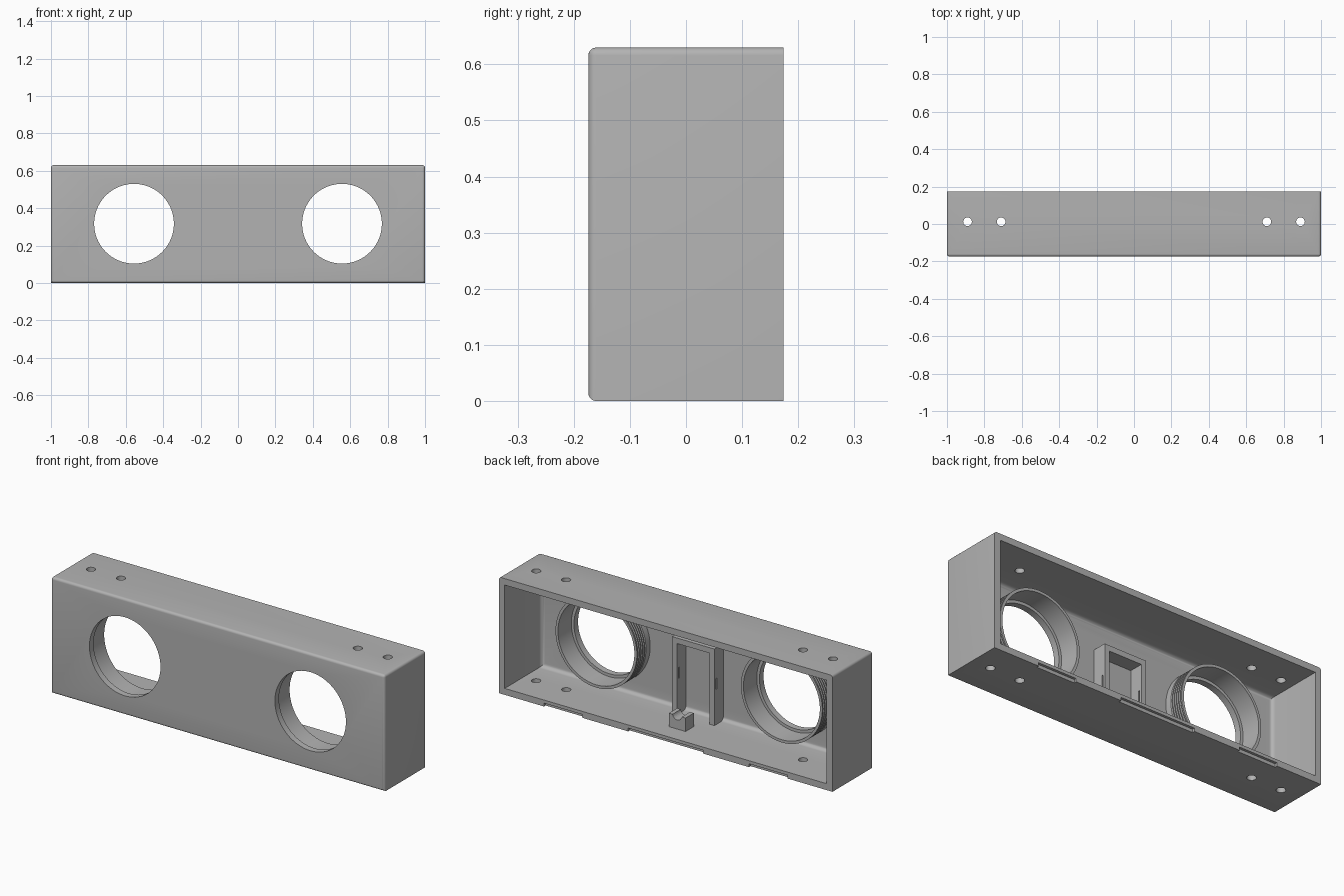
import bpy, bmesh, math
from mathutils import Matrix, Vector

cube = bpy.data.objects.get("Cube")
if cube:
    bpy.data.objects.remove(cube, do_unlink=True)

grey = bpy.data.materials.new("plain_grey")
grey.use_nodes = True
grey.diffuse_color = (0.45, 0.45, 0.45, 1)
grey.node_tree.nodes["Principled BSDF"].inputs["Base Color"].default_value = (0.45, 0.45, 0.45, 1)

HALF_W, HALF_D, HEIGHT = 1.0, 0.174, 0.63
WALL = 0.035
INNER_Y = -HALF_D + WALL          # inside of the front wall
HOLE_X, HOLE_Z, HOLE_R = 0.556, 0.317, 0.213


def finish(bm, name):
    bmesh.ops.recalc_face_normals(bm, faces=bm.faces)
    mesh = bpy.data.meshes.new(name)
    bm.to_mesh(mesh)
    bm.free()
    mesh.materials.append(grey)
    obj = bpy.data.objects.new(name, mesh)
    bpy.context.collection.objects.link(obj)
    return obj


def add_box(bm, low, high):
    low, high = Vector(low), Vector(high)
    m = Matrix.Translation((low + high) / 2) @ Matrix.Diagonal((*(high - low), 1))
    return bmesh.ops.create_cube(bm, size=1, matrix=m)


def box(name, low, high, round_edge=None, radius=0):
    """Box whose edges picked by round_edge(a, b) are rounded."""
    bm = bmesh.new()
    add_box(bm, low, high)
    if round_edge:
        edges = [e for e in bm.edges if round_edge(e.verts[0].co, e.verts[1].co)]
        bmesh.ops.bevel(bm, geom=edges, offset=radius, segments=5, profile=0.5, affect='EDGES')
    return finish(bm, name)


def cylinder(name, centre, radius, depth, axis, sides):
    bm = bmesh.new()
    turn = Matrix.Rotation(math.pi / 2, 4, 'X') if axis == 'Y' else Matrix()
    bmesh.ops.create_cone(bm, cap_ends=True, segments=sides, radius1=radius, radius2=radius,
                          depth=depth, matrix=Matrix.Translation(centre) @ turn)
    return finish(bm, name)


def cut(target, cutters):
    for c in cutters:
        mod = target.modifiers.new(c.name, 'BOOLEAN')
        mod.operation, mod.solver, mod.object = 'DIFFERENCE', 'EXACT', c
    bpy.context.view_layer.update()
    done = bpy.data.meshes.new_from_object(target.evaluated_get(bpy.context.evaluated_depsgraph_get()))
    target.modifiers.clear()
    target.data = done
    for c in cutters:
        bpy.data.objects.remove(c, do_unlink=True)


def smooth(obj):
    bpy.ops.object.select_all(action='DESELECT')
    obj.select_set(True)
    bpy.context.view_layer.objects.active = obj
    bpy.ops.object.shade_smooth_by_angle(angle=math.radians(32))


# Housing: rounded front and top edges, open back
housing = box("housing", (-HALF_W, -HALF_D, 0), (HALF_W, HALF_D, HEIGHT),
              lambda a, b: (a.y < 0 and b.y < 0) or
                           (a.z > 0.5 and b.z > 0.5 and a.x * b.x > 0), 0.014)
cutters = [box("cavity_cutter", (-HALF_W + WALL, INNER_Y, WALL),
               (HALF_W - WALL, HALF_D + 0.1, HEIGHT - WALL),
               lambda a, b: a.y < 0 and b.y < 0, 0.022)]
for side in (-1, 1):
    cutters.append(cylinder("round_window_cutter", (side * HOLE_X, -HALF_D, HOLE_Z), HOLE_R, 0.2, 'Y', 96))
    # Screw holes through top and bottom
    for x in (0.71, 0.89):
        cutters.append(cylinder("screw_hole_cutter", (side * x, 0.012, HEIGHT / 2), 0.023, 1, 'Z', 32))
# Notches under the rear edge
for x, half in ((-0.615, 0.115), (0, 0.225), (0.615, 0.115)):
    cutters.append(box("notch_cutter", (x - half, HALF_D - 0.014, -0.1), (x + half, HALF_D + 0.1, 0.018)))
cut(housing, cutters)
smooth(housing)


# Threaded collars behind the round windows
def collar(name, x):
    back, outer, inner, pitch = -0.025, 0.244, 0.229, 0.015
    profile = [(inner, INNER_Y - 0.006), (inner, back), (outer, back), (outer, back - 0.008)]
    for i in range(5):
        y = back - 0.008 - i * pitch
        profile += [(outer - 0.006, y - 0.003), (outer - 0.006, y - 0.007),
                    (outer, y - 0.010), (outer, y - pitch)]
    profile.append((outer, INNER_Y - 0.006))
    bm = bmesh.new()
    sides, rings = 96, []
    for s in range(sides):
        a = 2 * math.pi * s / sides
        rings.append([bm.verts.new((x + r * math.cos(a), y, HOLE_Z + r * math.sin(a))) for r, y in profile])
    n = len(profile)
    for s in range(sides):
        p, q = rings[s], rings[(s + 1) % sides]
        for i in range(n):
            j = (i + 1) % n
            bm.faces.new((p[i], p[j], q[j], q[i]))
    smooth(finish(bm, name))


collar("left_threaded_collar", HOLE_X)
collar("right_threaded_collar", -HOLE_X)

# Centre frame: upside-down U standing on the floor, with a slot in each leg
frame = box("centre_frame", (-0.127, INNER_Y - 0.006, WALL - 0.006), (0.127, -0.062, 0.45))
cut(frame, [box("frame_opening_cutter", (-0.097, INNER_Y - 0.1, -0.1), (0.097, 0.1, 0.42)),
            box("leg_slot_cutter", (-0.3, -0.084, 0.225), (0.3, -0.074, 0.285))])

# Cable saddle on the floor
saddle = box("cable_saddle", (-0.05, 0.005, WALL - 0.006), (0.05, 0.075, 0.108))
cut(saddle, [cylinder("saddle_groove_cutter", (0, 0.04, 0.112), 0.028, 0.3, 'Y', 24),
             box("saddle_arch_cutter", (-0.035, -0.1, 0), (0.035, 0.02, 0.06))])
